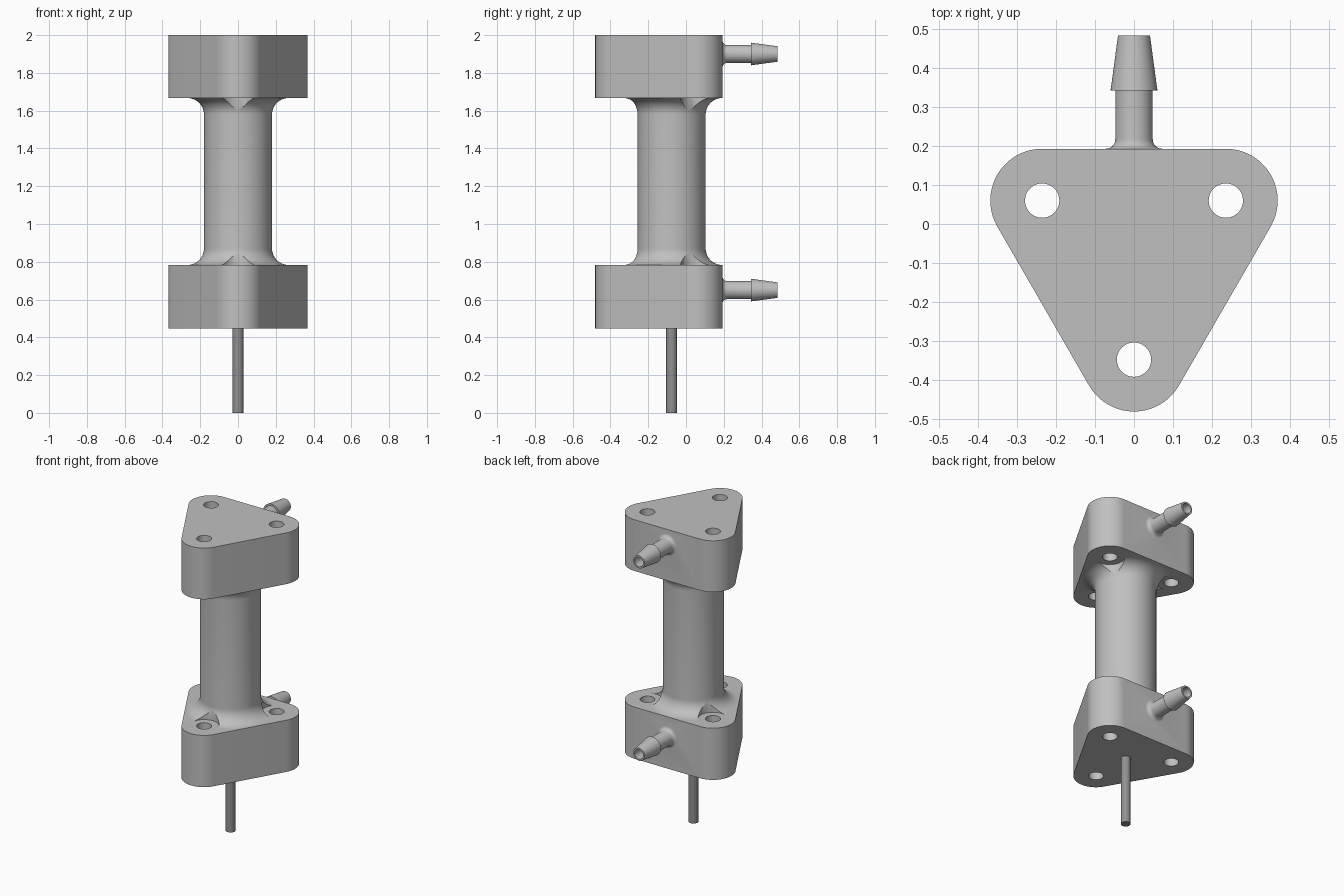
import bpy, bmesh
from math import sin, cos, pi, radians
from mathutils import Matrix

cube = bpy.data.objects.get("Cube")
if cube:
    bpy.data.objects.remove(cube, do_unlink=True)

CY = -0.076                      # axis of the column
BOLT_R = 0.272                   # bolt circle
CORNER = 0.133                   # flange corner radius
LOW, LOW_TOP, HIGH, TOP = 0.447, 0.783, 1.667, 2.0
BACK = CY + BOLT_R / 2 + CORNER  # flat rear face
CORNERS = [radians(a) for a in (30, 150, 270)]
BOLTS = [(BOLT_R * cos(a), CY + BOLT_R * sin(a)) for a in CORNERS]


def material(name, value):
    m = bpy.data.materials.new(name)
    m.use_nodes = True
    m.diffuse_color = (value, value, value, 1)
    m.node_tree.nodes["Principled BSDF"].inputs["Base Color"].default_value = m.diffuse_color
    return m


light_grey = material("light grey", 0.53)
dark_grey = material("dark grey", 0.28)


def finish(name, bm, mat):
    bmesh.ops.recalc_face_normals(bm, faces=bm.faces)
    me = bpy.data.meshes.new(name)
    bm.to_mesh(me)
    bm.free()
    me.materials.append(mat)
    ob = bpy.data.objects.new(name, me)
    bpy.context.collection.objects.link(ob)
    return ob


def lathe(name, profile, origin, along_y=False, segs=64, mat=light_grey):
    """Closed solid of revolution from (radius, height) pairs."""
    bm = bmesh.new()
    rings = [[bm.verts.new((r * cos(2 * pi * i / segs), r * sin(2 * pi * i / segs), h))
              for i in range(segs)] for r, h in profile]
    for a, b in zip(rings, rings[1:]):
        for i in range(segs):
            j = (i + 1) % segs
            bm.faces.new((a[i], a[j], b[j], b[i]))
    bm.faces.new(rings[0])
    bm.faces.new(rings[-1])
    m = Matrix.Translation(origin)
    if along_y:
        m = m @ Matrix.Rotation(-pi / 2, 4, 'X')
    bm.transform(m)
    return finish(name, bm, mat)


def rod(name, r, start, end, x, y, mat=light_grey, segs=48):
    return lathe(name, [(r, start), (r, end)], (x, y, 0), segs=segs, mat=mat)


def flange(name, bottom, top):
    """Rounded triangular block."""
    bm = bmesh.new()
    steps = 20
    ring = []
    for a, (x, y) in zip(CORNERS, BOLTS):
        for i in range(steps + 1):
            t = a - pi / 3 + 2 * pi / 3 * i / steps
            ring.append(bm.verts.new((x + CORNER * cos(t), y + CORNER * sin(t), bottom)))
    face = bm.faces.new(ring)
    up = bmesh.ops.extrude_face_region(bm, geom=[face])["geom"]
    bmesh.ops.translate(bm, vec=(0, 0, top - bottom),
                        verts=[v for v in up if isinstance(v, bmesh.types.BMVert)])
    return finish(name, bm, light_grey)


def combine(target, other, operation):
    mod = target.modifiers.new("join", 'BOOLEAN')
    mod.operation = operation
    mod.solver = 'EXACT'
    mod.object = other
    bpy.context.view_layer.objects.active = target
    bpy.ops.object.modifier_apply(modifier=mod.name)
    bpy.data.objects.remove(other, do_unlink=True)


# Column with flared ends reaching a little into both flanges
R, F = 0.18, 0.088
flare = [(R + F - F * sin(t), F - F * cos(t)) for t in (pi / 2 * i / 14 for i in range(15))]
profile = [(R + F, LOW_TOP - 0.05)]
profile += [(r, LOW_TOP + h) for r, h in flare]
profile += [(r, HIGH - h) for r, h in reversed(flare)]
profile += [(R + F, HIGH + 0.05)]
body = lathe("housing", profile, (0, CY, 0), segs=96)

# Bolt head clearance cut into the flares
for x, y in BOLTS:
    combine(body, rod("clearance_cutter", F, LOW, TOP, x, y), 'DIFFERENCE')

# Flanges
combine(body, flange("lower_flange", LOW, LOW_TOP), 'UNION')
combine(body, flange("upper_flange", HIGH, TOP), 'UNION')

# Hose barbs on the rear, with a small fillet at the root
N, Q = 0.048, 0.024
root = [(N + Q - Q * sin(t), Q - Q * cos(t)) for t in (pi / 2 * i / 6 for i in range(7))]
barb = [(N + Q, -0.04)] + root + [(N, 0.15), (0.06, 0.15), (0.041, 0.291)]
for z in (0.65, 1.9):
    combine(body, lathe("hose_barb", barb, (0, BACK, z), True), 'UNION')
    bore = [(0.031, -0.2), (0.031, 0.35)]
    combine(body, lathe("bore_cutter", bore, (0, BACK, z), True, 48), 'DIFFERENCE')

# Bolt holes through both flanges
for x, y in BOLTS:
    combine(body, rod("hole_cutter", 0.044, LOW - 0.1, TOP + 0.1, x, y), 'DIFFERENCE')

# Shaft below the housing
shaft = rod("shaft", 0.029, 0, LOW + 0.1, 0, CY, dark_grey, 32)

bpy.ops.object.select_all(action='DESELECT')
for ob in (body, shaft):
    ob.select_set(True)
bpy.context.view_layer.objects.active = body
bpy.ops.object.shade_smooth_by_angle(angle=radians(30))
